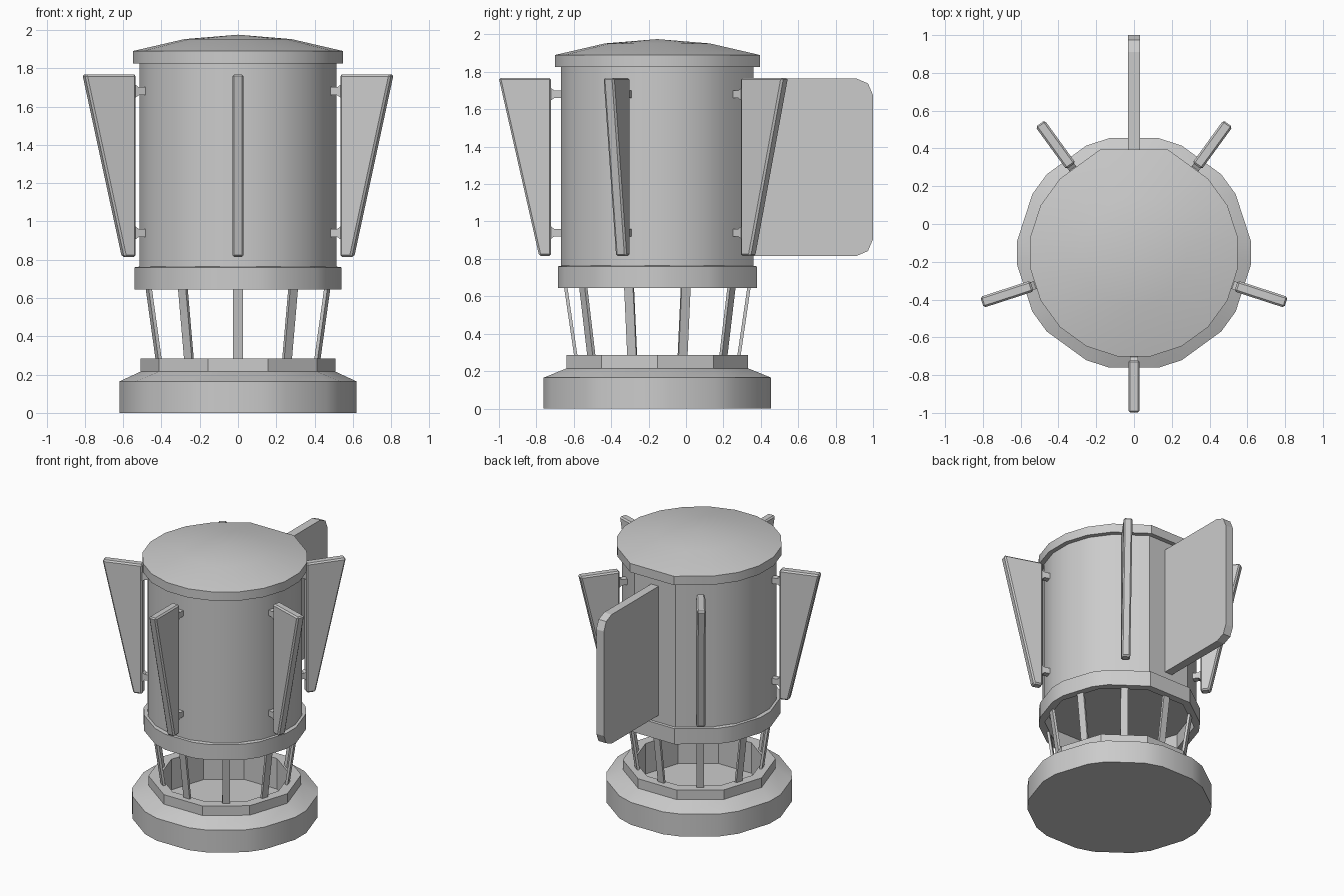
import bpy, bmesh
from math import radians, cos, sin
from mathutils import Matrix, Vector

if "Cube" in bpy.data.objects:
    bpy.data.objects.remove(bpy.data.objects["Cube"])

CY = -0.153  # centre of the round body along y


def finish(name, bm, bevel=0.0):
    bmesh.ops.remove_doubles(bm, verts=bm.verts, dist=1e-4)
    bmesh.ops.recalc_face_normals(bm, faces=bm.faces)
    me = bpy.data.meshes.new(name)
    bm.to_mesh(me)
    bm.free()
    ob = bpy.data.objects.new(name, me)
    bpy.context.collection.objects.link(ob)
    if bevel:
        mod = ob.modifiers.new("edge", "BEVEL")
        mod.width = bevel
        mod.segments = 1
    bpy.ops.object.select_all(action="DESELECT")
    ob.select_set(True)
    bpy.context.view_layer.objects.active = ob
    return ob


def section(bm, apothem, half, z, sharp_back):
    """Ten-sided outline, each corner cut off by +-half degrees."""
    loop = []
    for i in range(10):
        corner = i * 36
        h = 0 if sharp_back and corner in (72, 108) else half
        r = apothem / cos(radians(18 - h))
        for s in (-h, h):
            a = radians(corner + s)
            loop.append(bm.verts.new((r * cos(a), CY + r * sin(a), z)))
    return loop


def loft(name, profile, sharp_back=False):
    """Stack of (apothem, corner cut, z) outlines, closed at both ends."""
    bm = bmesh.new()
    loops = [section(bm, a, h, z, sharp_back) for a, h, z in profile]
    for lo, hi in zip(loops, loops[1:]):
        for i in range(20):
            j = (i + 1) % 20
            bm.faces.new((lo[i], lo[j], hi[j], hi[i]))
    bm.faces.new(loops[0])
    if profile[-1][0] > 0:
        bm.faces.new(loops[-1])
    finish(name, bm)
    bpy.ops.object.shade_smooth_by_angle(angle=radians(28))


def plate(name, points, half_width, angle, bevel=0.0):
    """Flat outline in (radius, z), thickened and turned about the body axis."""
    bm = bmesh.new()
    face = bm.faces.new([bm.verts.new((r, -half_width, z)) for r, z in points])
    ext = bmesh.ops.extrude_face_region(bm, geom=[face])
    verts = [g for g in ext["geom"] if isinstance(g, bmesh.types.BMVert)]
    bmesh.ops.translate(bm, verts=verts, vec=(0, half_width * 2, 0))
    bm.transform(Matrix.Translation(Vector((0, CY, 0))) @ Matrix.Rotation(radians(angle), 4, "Z"))
    finish(name, bm, bevel)


# Hollow base with raised rim
loft("base", [(0.608, 6, 0), (0.608, 6, 0.165), (0.485, 0, 0.215), (0.485, 0, 0.285),
              (0.415, 0, 0.285), (0.415, 0, 0.06)])

# Lower collar, open underneath
loft("collar", [(0.48, 0, 0.76), (0.48, 0, 0.645), (0.532, 6, 0.645), (0.532, 6, 0.76),
                (0.5, 6, 0.765)], True)

# Main drum and domed lid
loft("body", [(0.515, 9, 0.755), (0.515, 9, 1.83)], True)
loft("lid", [(0.548, 9, 1.825), (0.548, 9, 1.89), (0.28, 9, 1.952), (0, 9, 1.975)], True)

# Slanted struts between base and collar
for i in range(10):
    plate(f"strut_{i + 1}", [(0.424, 0.26), (0.442, 0.26), (0.502, 0.67), (0.484, 0.67)],
          0.025, 18 + i * 36)

# Tapered side fins on short brackets
for i, ang in enumerate((-90, -18, 54, 126, 198)):
    plate(f"fin_{i + 1}", [(0.568, 0.815), (0.632, 0.815), (0.848, 1.768), (0.568, 1.768)],
          0.03, ang, 0.01)
    for side, z in (("lower", 0.94), ("upper", 1.68)):
        plate(f"{side}_bracket_{i + 1}",
              [(0.5, z - 0.021), (0.552, z - 0.021), (0.572, z - 0.035),
               (0.572, z + 0.035), (0.552, z + 0.021), (0.5, z + 0.021)], 0.022, ang)

# Large rear vane with rounded outer corners
R = 1 - CY
plate("rear_vane", [(0.5, 0.815), (R - 0.09, 0.815), (R - 0.027, 0.842), (R, 0.905),
                    (R, 1.675), (R - 0.027, 1.738), (R - 0.09, 1.765), (0.5, 1.765)], 0.031, 90)
